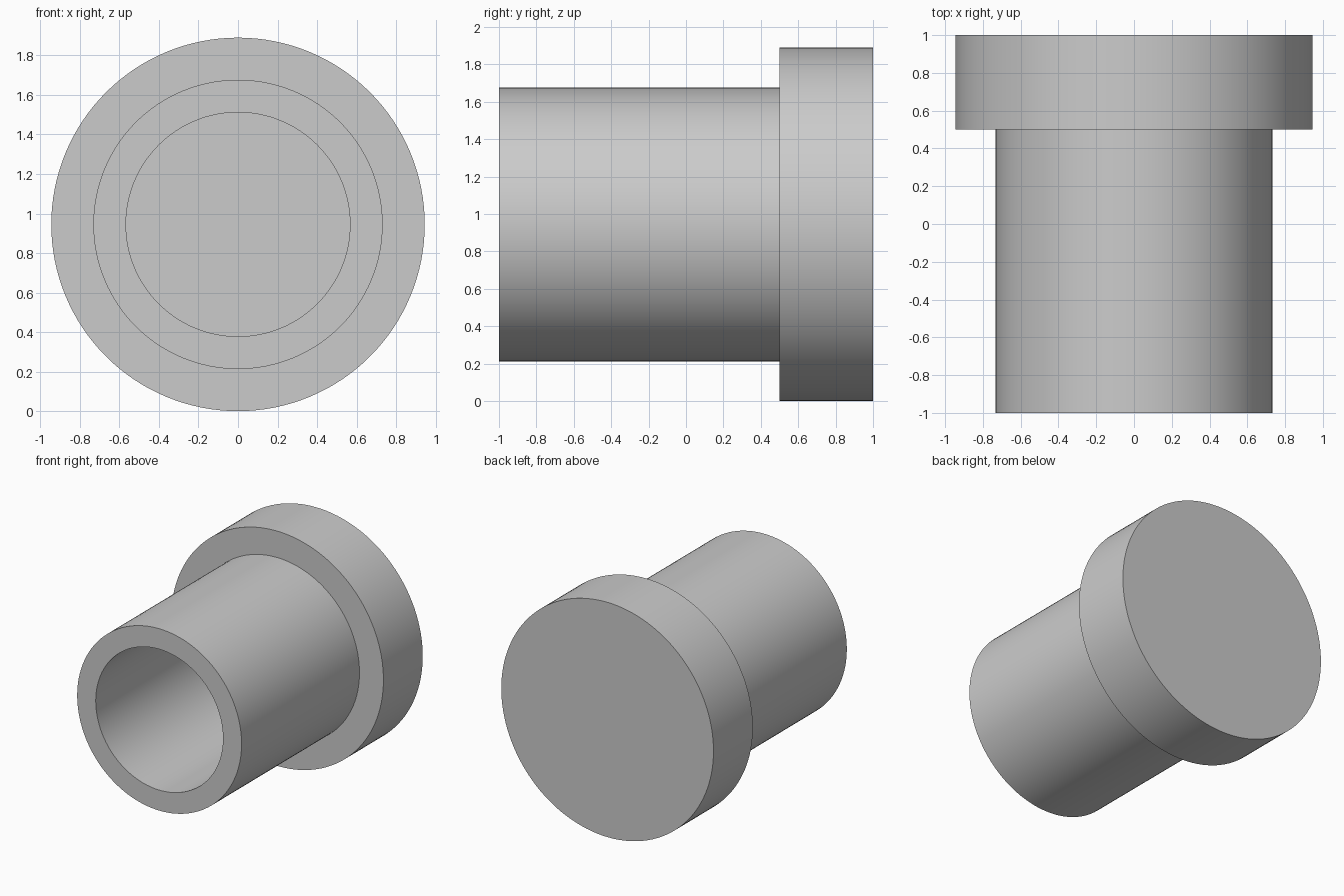
import bpy, bmesh, math
from mathutils import Vector

cube = bpy.data.objects.get("Cube")
if cube:
    bpy.data.objects.remove(cube, do_unlink=True)

SEGMENTS = 128
FLANGE_R, TUBE_R, BORE_R = 0.945, 0.732, 0.567
FRONT, STEP, BACK = -1.0, 0.5, 1.0

grey = bpy.data.materials.new("plain_grey")
grey.use_nodes = True
colour = (0.6, 0.6, 0.6, 1)
grey.diffuse_color = colour
grey.node_tree.nodes["Principled BSDF"].inputs["Base Color"].default_value = colour


def lathe(name, profile):
    """Revolve (radius, y) points about the y axis into a closed solid."""
    bm = bmesh.new()
    verts = [bm.verts.new((r, y, 0)) for r, y in profile]
    edges = [bm.edges.new(pair) for pair in zip(verts, verts[1:])]
    bmesh.ops.spin(bm, geom=verts + edges, cent=(0, 0, 0), axis=(0, 1, 0),
                   angle=math.tau, steps=SEGMENTS, use_merge=False)
    bmesh.ops.remove_doubles(bm, verts=bm.verts, dist=1e-4)
    # Close the round ends with single flat faces
    bmesh.ops.holes_fill(bm, edges=[e for e in bm.edges if e.is_boundary], sides=0)
    bmesh.ops.recalc_face_normals(bm, faces=bm.faces)
    mesh = bpy.data.meshes.new(name)
    bm.to_mesh(mesh)
    bm.free()
    mesh.materials.append(grey)
    obj = bpy.data.objects.new(name, mesh)
    obj.location = Vector((0, 0, FLANGE_R))
    bpy.context.collection.objects.link(obj)
    bpy.ops.object.select_all(action="DESELECT")
    obj.select_set(True)
    bpy.context.view_layer.objects.active = obj
    bpy.ops.object.shade_smooth_by_angle(angle=math.radians(30))
    return obj


# Hollow sleeve with a blind bore, stepping out to a solid end flange
lathe("flanged_sleeve", [
    (BORE_R, STEP), (BORE_R, FRONT), (TUBE_R, FRONT),
    (TUBE_R, STEP), (FLANGE_R, STEP), (FLANGE_R, BACK),
])
